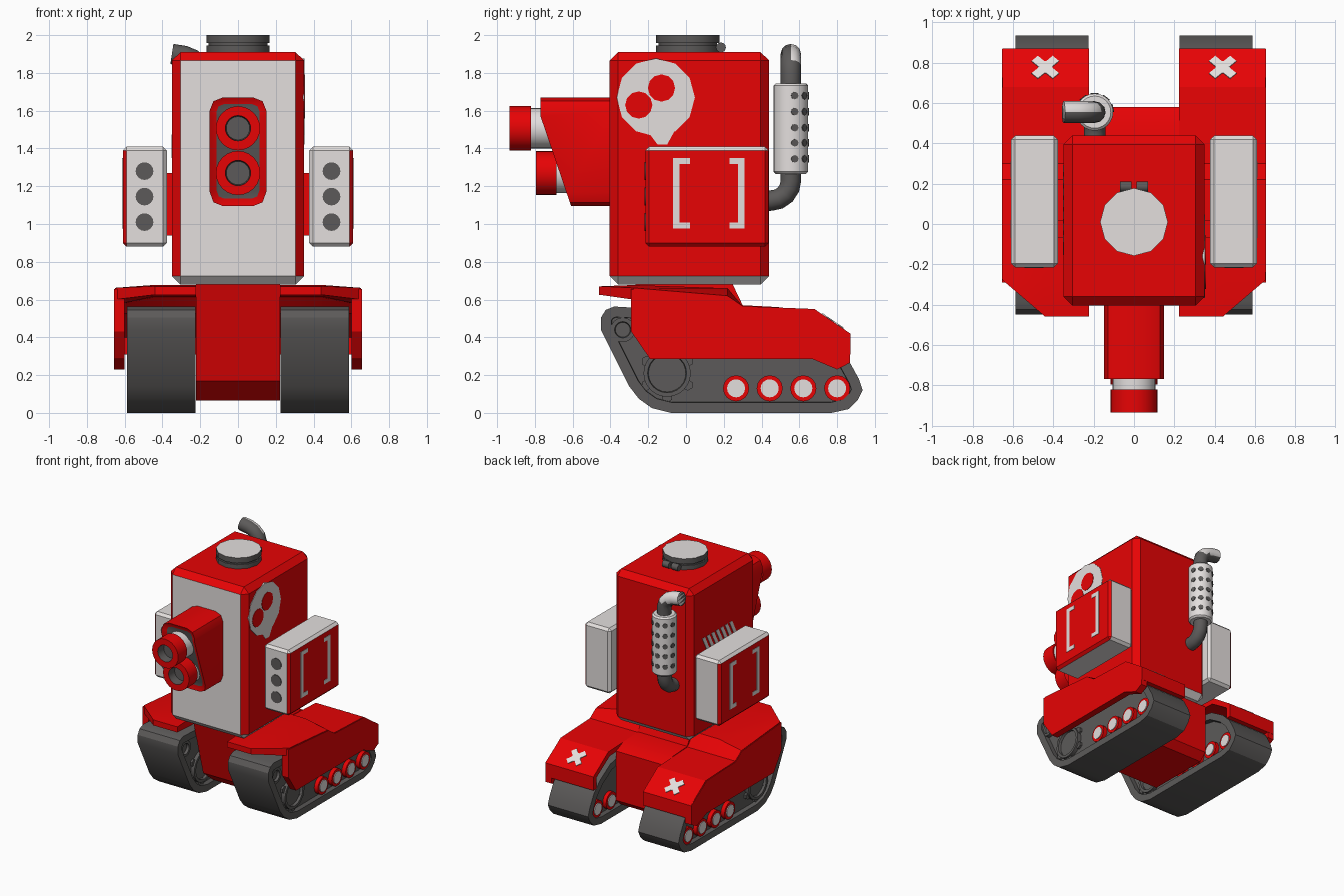
import bpy, bmesh, math
from mathutils import Vector, Matrix

if "Cube" in bpy.data.objects:
    bpy.data.objects.remove(bpy.data.objects["Cube"])

def material(name, rgb):
    m = bpy.data.materials.new(name)
    m.diffuse_color = (*rgb, 1)
    m.use_nodes = True
    m.node_tree.nodes["Principled BSDF"].inputs["Base Color"].default_value = m.diffuse_color
    return m

RED = material("red_paint", (0.8, 0.001, 0.0015))
LIGHT = material("light_grey", (0.77, 0.735, 0.725))
DARK = material("dark_grey", (0.107, 0.102, 0.1))

def finish(bm, name, mats, rule=None):
    """Turn a bmesh into an object; rule(face) picks the material index."""
    if rule is not None:
        bm.normal_update()
        for f in bm.faces:
            f.material_index = int(rule(f))
    me = bpy.data.meshes.new(name)
    bm.to_mesh(me)
    bm.free()
    ob = bpy.data.objects.new(name, me)
    bpy.context.collection.objects.link(ob)
    for m in mats:
        me.materials.append(m)
    return ob

def box_bm(lo, hi, bevel=0):
    bm = bmesh.new()
    lo, hi = Vector(lo), Vector(hi)
    size = Vector([abs(a) for a in hi - lo])
    bmesh.ops.create_cube(bm, size=1, matrix=Matrix.Translation((lo + hi) / 2) @ Matrix.Diagonal((*size, 1)))
    if bevel:
        bmesh.ops.bevel(bm, geom=bm.edges[:], offset=bevel, segments=1, affect='EDGES', profile=0.5)
    bm.normal_update()
    return bm

def box(name, lo, hi, mat, bevel=0):
    return finish(box_bm(lo, hi, bevel), name, [mat])

def cyl_bm(p0, p1, r, n=24):
    p0, p1 = Vector(p0), Vector(p1)
    d = p1 - p0
    bm = bmesh.new()
    bmesh.ops.create_cone(bm, cap_ends=True, segments=n, radius1=r, radius2=r, depth=d.length,
                          matrix=Matrix.Translation((p0 + p1) / 2) @ d.to_track_quat('Z', 'Y').to_matrix().to_4x4())
    bm.normal_update()
    return bm

def cyl(name, p0, p1, r, mat, n=24):
    return finish(cyl_bm(p0, p1, r, n), name, [mat])

def prism_bm(pts, vec):
    """Extrude a closed outline of 3D points along vec."""
    bm = bmesh.new()
    f = bm.faces.new([bm.verts.new(p) for p in pts])
    new = bmesh.ops.extrude_face_region(bm, geom=[f])["geom"]
    bmesh.ops.translate(bm, vec=vec, verts=[v for v in new if isinstance(v, bmesh.types.BMVert)])
    bmesh.ops.recalc_face_normals(bm, faces=bm.faces[:])
    bm.normal_update()
    return bm

def side_prism(yz, x0, x1):
    return prism_bm([(x0, y, z) for y, z in yz], (x1 - x0, 0, 0))

def cut(bm, co, no, clear=True):
    """Cut along a plane; with clear, drop the no side and close the hole."""
    bmesh.ops.bisect_plane(bm, geom=bm.verts[:] + bm.edges[:] + bm.faces[:], dist=1e-5,
                           plane_co=co, plane_no=no, clear_outer=clear)
    bmesh.ops.holes_fill(bm, edges=[e for e in bm.edges if e.is_boundary], sides=0)
    bmesh.ops.recalc_face_normals(bm, faces=bm.faces[:])
    bm.normal_update()

def tube(name, pts, r, mats, rule=None):
    cu = bpy.data.curves.new(name, 'CURVE')
    cu.dimensions = '3D'
    cu.bevel_depth, cu.bevel_resolution, cu.use_fill_caps = r, 4, True
    sp = cu.splines.new('POLY')
    sp.points.add(len(pts) - 1)
    for p, co in zip(sp.points, pts):
        p.co = (*co, 1)
    tmp = bpy.data.objects.new(name + "_path", cu)
    bpy.context.collection.objects.link(tmp)
    bpy.context.view_layer.update()
    bm = bmesh.new()
    bm.from_mesh(tmp.to_mesh())
    tmp.to_mesh_clear()
    bpy.data.objects.remove(tmp)
    bmesh.ops.remove_doubles(bm, verts=bm.verts[:], dist=1e-5)
    bmesh.ops.recalc_face_normals(bm, faces=bm.faces[:])
    return finish(bm, name, mats, rule)

# Tall upper body: grey front panel and grey bottom edge
finish(box_bm((-0.35, -0.405, 0.68), (0.35, 0.44, 1.91), 0.045), "body", [RED, LIGHT],
       lambda f: f.normal.y < -0.9 or f.calc_center_median().z < 0.73)

# Roof hatch
cyl("hatch_base", (0, 0.01, 1.9), (0, 0.01, 1.945), 0.168, DARK, 12)
cyl("hatch_neck", (0, 0.01, 1.94), (0, 0.01, 1.965), 0.155, DARK, 12)
finish(cyl_bm((0, 0.01, 1.957), (0, 0.01, 2.0), 0.168, 12), "hatch_lid", [DARK, LIGHT], lambda f: f.normal.z > 0.9)
for s in (1, -1):
    cyl("hatch_hinge", (0.012 * s, 0.185, 1.935), (0.07 * s, 0.185, 1.935), 0.026, DARK, 12)

# Gun mantlet: chamfered block sliced at a slant, with a dark recessed face
ring = [(-.15, 1.17), (-.13, 1.115), (-.08, 1.095), (.08, 1.095), (.13, 1.115), (.15, 1.17),
        (.15, 1.6), (.13, 1.65), (.08, 1.67), (-.08, 1.67), (-.13, 1.65), (-.15, 1.6)]
bm = prism_bm([(x, -0.38, z) for x, z in ring], (0, -0.39, 0))
cut(bm, (0, -0.77, 1.57), (0, -0.47, -0.16))
front = [f for f in bm.faces if f.normal.y < -0.3]
bmesh.ops.inset_region(bm, faces=front, thickness=0.035, depth=-0.02, use_even_offset=True)
for f in front:
    f.material_index = 1
finish(bm, "gun_mantlet", [RED, DARK])

# Two stacked barrels with hollow red muzzles
for z, y0, y1 in ((1.507, -0.935, -0.82), (1.27, -0.795, -0.685)):
    cyl("barrel", (0, y1 - 0.01, z), (0, -0.5, z), 0.107, LIGHT)
    bm = cyl_bm((0, y1, z), (0, y0, z), 0.117)
    cap = [f for f in bm.faces if f.normal.y < -0.9]
    bmesh.ops.inset_region(bm, faces=cap, thickness=0.05, depth=0)
    inner = bmesh.ops.inset_region(bm, faces=cap, thickness=0.005, depth=-0.07)["faces"]
    for f in cap + inner:
        f.material_index = 1
    finish(bm, "muzzle", [RED, DARK])

# Fender outlines (y, z)
top_plate = [(-.46, .67), (-.28, .677), (.22, .66), (.30, .565), (.68, .55), (.87, .42), (.87, .31),
             (.83, .31), (.83, .40), (.66, .51), (.27, .525), (.19, .61), (-.28, .615), (-.46, .625)]
skirt = [(-.29, .655), (.22, .615), (.30, .56), (.67, .547), (.868, .42), (.868, .265), (.80, .23),
         (.67, .285), (-.19, .285), (-.29, .43)]
track = [(-.08, 0), (.77, 0), (.86, .02), (.91, .07), (.935, .12), (.915, .18), (.86, .28), (.78, .36), (.65, .44),
         (.2, .53), (-.38, .563), (-.425, .545), (-.45, .505), (-.45, .44), (-.30, .14), (-.25, .075), (-.18, .025)]

for s in (1, -1):
    side = "right" if s > 0 else "left"

    # Missile pod: grey box with red outer face, launch holes and bracket stripes
    finish(box_bm((0.377 * s, -0.215, 0.88), (0.61 * s, 0.438, 1.41), 0.02), side + "_pod", [LIGHT, RED],
           lambda f: f.normal.x * s > 0.9 or (f.normal.x * s > 0.5 and f.normal.z < 0.3))
    box(side + "_pod_arm", (0.33 * s, -0.07, 0.94), (0.39 * s, 0.02, 1.27), RED)
    for z in (1.01, 1.145, 1.28):
        cyl("pod_hole", (0.495 * s, -0.219, z), (0.495 * s, -0.2, z), 0.047, DARK, 16)
    for ya, yb, yc in ((-0.07, -0.035, 0.02), (0.31, 0.275, 0.23)):
        box("pod_stripe", (0.605 * s, ya, 0.975), (0.613 * s, yb, 1.35), LIGHT)
        for z in (0.975, 1.318):
            box("pod_stripe_end", (0.605 * s, yb, z), (0.613 * s, yc, z + 0.032), LIGHT)

    # Fender with folded-down outer edge and clipped front corner, and its side skirt
    bm = side_prism(top_plate, 0.223 * s, 0.652 * s)
    cut(bm, (0.45 * s, 0, 0), (1, 0, 0), False)
    for v in bm.verts:
        if abs(v.co.x) > 0.6 and v.co.y < 0.25:
            v.co.z -= 0.006 + 0.034 * (v.co.y + 0.46) / 0.68
    cut(bm, (0.44 * s, -0.46, 0.6), (0.18 * s, -0.21, 0))
    finish(bm, side + "_fender", [RED])
    finish(side_prism(skirt, 0.60 * s, 0.656 * s), side + "_skirt", [RED])

    # Painted cross on the sloped fender end
    place = Matrix.Translation((0.44 * s, 0.775, 0.4835)) @ Matrix.Rotation(math.radians(-34.4), 4, 'X')
    for size, h, turns in (((0.074, 0.022), 0.007, (45, -45)), ((0.036, 0.036), 0.0065, (0,))):
        for turn in turns:
            bm = box_bm((-size[0], -size[1], 0), (*size, h))
            bm.transform(place @ Matrix.Rotation(math.radians(turn), 4, 'Z'))
            finish(bm, "fender_cross", [LIGHT])

    # Track with recessed sides
    bm = side_prism(track, 0.225 * s, 0.587 * s)
    for cap in [f for f in bm.faces if abs(f.normal.x) > 0.9]:
        bmesh.ops.inset_region(bm, faces=[cap], thickness=0.055, depth=0, use_even_offset=True)
        bmesh.ops.inset_region(bm, faces=[cap], thickness=0.002, depth=-0.04, use_even_offset=True)
    finish(bm, side + "_track", [DARK])

    # Road wheels, sprocket and idler
    for y in (0.265, 0.443, 0.621, 0.8):
        cyl("road_wheel", (0.235 * s, y, 0.13), (0.58 * s, y, 0.13), 0.069, RED, 16)
        cyl("road_wheel_hub", (0.228 * s, y, 0.13), (0.586 * s, y, 0.13), 0.048, LIGHT, 16)
    for k in range(6):
        a = math.radians(60 * k + 30)
        c = Vector((0, -0.1 + 0.125 * math.cos(a), 0.21 + 0.125 * math.sin(a)))
        cyl("sprocket_tooth", c + Vector((0.25 * s, 0, 0)), c + Vector((0.565 * s, 0, 0)), 0.03, DARK, 6)
    for nm, y, z, r in (("sprocket", -0.1, 0.21, 0.125), ("idler", -0.335, 0.44, 0.065)):
        bm = cyl_bm((0.235 * s, y, z), (0.58 * s, y, z), r)
        for cap in [f for f in bm.faces if abs(f.normal.x) > 0.9]:
            bmesh.ops.inset_region(bm, faces=[cap], thickness=0.022, depth=0)
            bmesh.ops.inset_region(bm, faces=[cap], thickness=0.004, depth=-0.02)
        finish(bm, side + "_" + nm, [DARK])

# Central hull with raked front
hull = [(-.27, .685), (.245, .685), (.30, .57), (.49, .56), (.58, .52), (.58, .12), (.52, .065), (0, .065), (-.13, .17)]
finish(side_prism(hull, -0.222, 0.222), "hull", [RED])

# Round paint patch with red spots on the right side of the body
cyl("side_patch", (0.34, -0.16, 1.67), (0.353, -0.16, 1.67), 0.207, LIGHT, 12)
finish(side_prism([(-.21, 1.5), (-.15, 1.42), (-.10, 1.42), (-.04, 1.53)], 0.34, 0.3525), "side_patch_tip", [LIGHT])
for y, z in ((-0.25, 1.63), (-0.13, 1.72)):
    cyl("side_patch_spot", (0.345, y, z), (0.356, y, z), 0.072, RED, 12)

# Painted slanted louvres on the left side of the body
for k in range(7):
    y = -0.13 + 0.058 * k
    finish(side_prism([(y + .04, 1.475), (y + .075, 1.475), (y + .01, 1.35), (y - .025, 1.35)], -0.353, -0.34),
           "louvre", [LIGHT])

# Exhaust: lower elbow, perforated muffler, bent outlet with a pale streak
ex, ey = -0.195, 0.555
elbow = [(ex, 0.40, 1.122), (ex, 0.45, 1.124)]
elbow += [(ex, 0.45 + 0.105 * math.sin(a), 1.229 - 0.105 * math.cos(a)) for a in (0.4, 0.8, 1.2, 1.57)]
tube("exhaust_elbow", elbow + [(ex, ey, 1.29)], 0.054, [DARK])
bm = cyl_bm((ex, ey, 1.265), (ex, ey, 1.745), 0.092)
bmesh.ops.bevel(bm, geom=[e for e in bm.edges if abs(e.verts[0].co.z - e.verts[1].co.z) < 0.01],
                offset=0.012, segments=1, affect='EDGES')
finish(bm, "muffler", [LIGHT])
for k in range(5):
    a = math.radians(13 + 38.5 * k)
    d = Vector((math.cos(a), math.sin(a), 0))
    for z in (1.345, 1.43, 1.51, 1.595, 1.68):
        c = Vector((ex, ey, z))
        cyl("muffler_hole", c + d * 0.08, c + d * 0.095, 0.02, DARK, 8)
outlet = [(ex, ey, 1.73), (ex, ey, 1.80), (ex - 0.012, ey, 1.84), (ex - 0.045, ey, 1.872),
          (ex - 0.09, ey, 1.89), (ex - 0.155, ey, 1.9)]
tube("exhaust_outlet", outlet, 0.054, [DARK, LIGHT],
     lambda f: f.calc_center_median().z > 1.86 and f.calc_center_median().y > ey + 0.002)

# Smooth the round parts, keep hard edges
bpy.ops.object.select_all(action='SELECT')
bpy.context.view_layer.objects.active = bpy.data.objects["body"]
bpy.ops.object.shade_smooth_by_angle(angle=math.radians(32))
